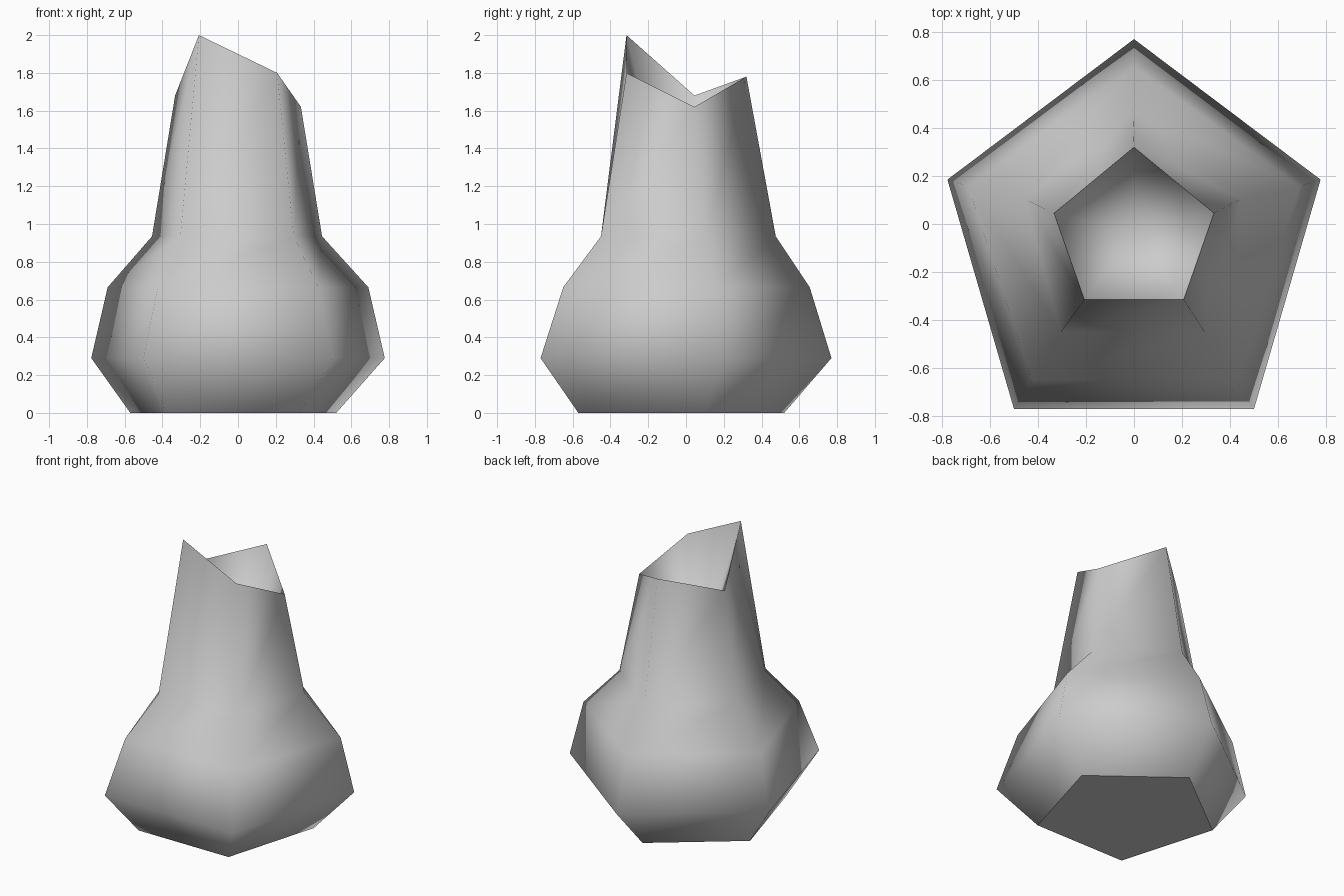
import bpy
import bmesh

cube = bpy.data.objects.get("Cube")
if cube:
    bpy.data.objects.remove(cube, do_unlink=True)

# One plain grey material
grey = bpy.data.materials.new("plain_grey")
grey.use_nodes = True
colour = (0.6, 0.6, 0.6, 1)
grey.diffuse_color = colour
grey.node_tree.nodes["Principled BSDF"].inputs["Base Color"].default_value = colour


def pentagon(bm, heights, back_y, side, front, shift=0.0):
    """Mirrored five-sided ring, counter-clockwise from the back corner."""
    (sx, sy), (fx, fy) = side, front
    corners = [(0, back_y), (-sx, sy), (-fx, fy), (fx, fy), (sx, sy)]
    return [bm.verts.new((x + shift, y, z)) for (x, y), z in zip(corners, heights)]


def bridge(bm, lower, upper):
    n = len(lower)
    for i in range(n):
        j = (i + 1) % n
        bm.faces.new((lower[i], lower[j], upper[j], upper[i]))


bm = bmesh.new()

# Outer wall: foot, belly, shoulder, neck base and jagged broken rim
rings = [
    pentagon(bm, [0] * 5, 0.52, (0.545, 0.10), (0.35, -0.57), -0.025),
    pentagon(bm, [0.29] * 5, 0.77, (0.777, 0.185), (0.5, -0.77)),
    pentagon(bm, [0.665] * 5, 0.655, (0.69, 0.157), (0.425, -0.65)),
    pentagon(bm, [0.935] * 5, 0.475, (0.45, 0.105), (0.3, -0.45), -0.005),
    pentagon(bm, [1.78, 1.68, 2.0, 1.8, 1.62], 0.32, (0.333, 0.045), (0.207, -0.315)),
]
for lower, upper in zip(rings, rings[1:]):
    bridge(bm, lower, upper)

# Hollow: a funnel from the rim down to a point
rim = rings[-1]
apex = bm.verts.new((0, -0.035, 0.85))
for i in range(len(rim)):
    bm.faces.new((rim[i], rim[(i + 1) % len(rim)], apex))

for face in bm.faces:
    face.smooth = True

# Flat base, with crisp edges at base and rim
base = bm.faces.new(list(reversed(rings[0])))
base.smooth = False
for ring in (rings[0], rim):
    for i in range(len(ring)):
        edge = bm.edges.get((ring[i], ring[(i + 1) % len(ring)]))
        edge.smooth = False

bmesh.ops.recalc_face_normals(bm, faces=bm.faces)
mesh = bpy.data.meshes.new("broken_bottle")
bm.to_mesh(mesh)
bm.free()
mesh.materials.append(grey)
bottle = bpy.data.objects.new("broken_bottle", mesh)
bpy.context.collection.objects.link(bottle)
